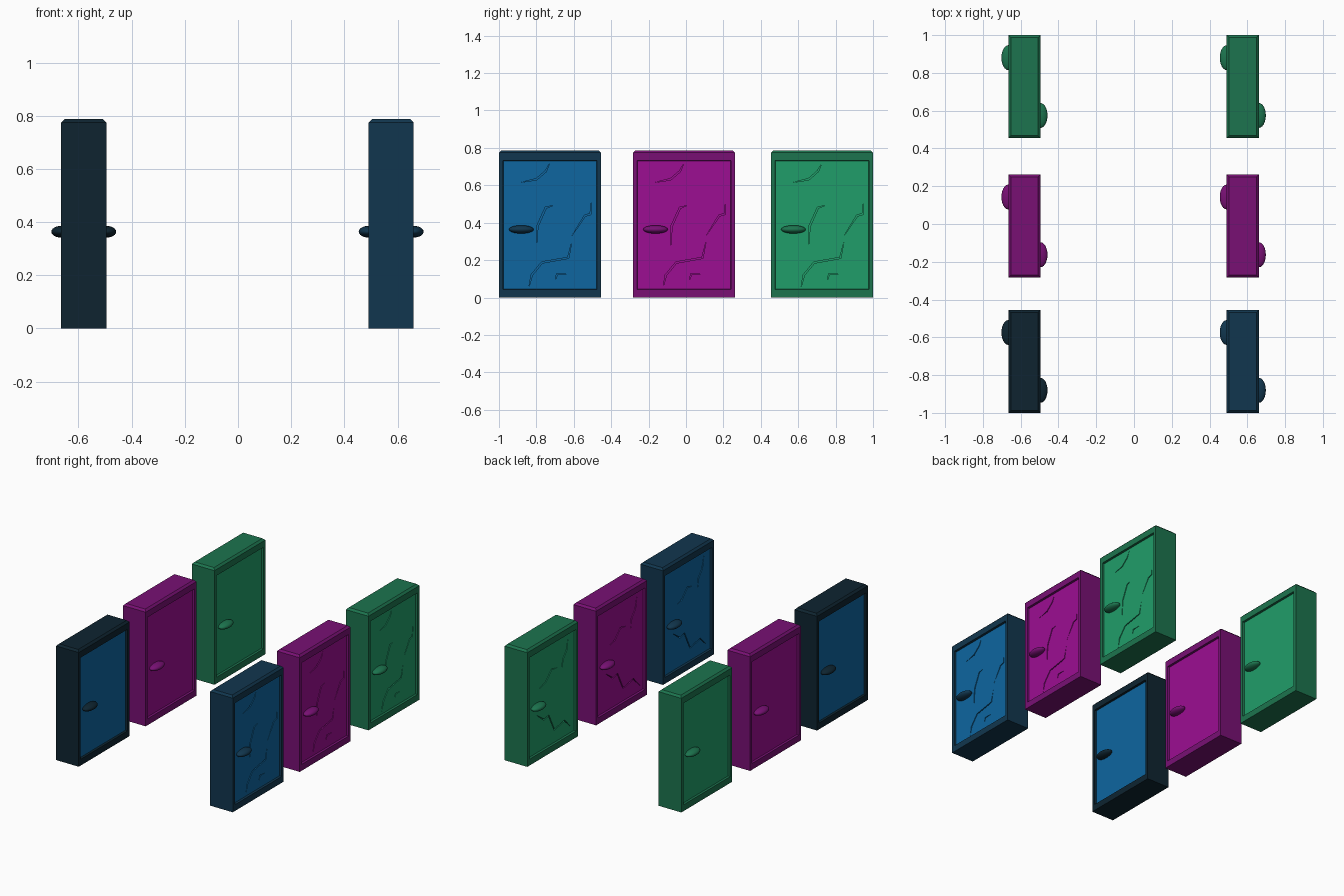
import bpy, bmesh
from mathutils import Vector

if "Cube" in bpy.data.objects:
    bpy.data.objects.remove(bpy.data.objects["Cube"])

W, D, H = 0.545, 0.17, 0.787        # door width (y), depth (x), height (z)
RECESS = 0.014


def material(name, srgb):
    m = bpy.data.materials.new(name)
    m.diffuse_color = [((c / 255 + 0.055) / 1.055) ** 2.4 if c > 10 else c / 255 / 12.92
                       for c in srgb] + [1]
    m.use_nodes = True
    m.node_tree.nodes["Principled BSDF"].inputs["Base Color"].default_value = m.diffuse_color
    return m


def finish(bm, name, mats):
    bmesh.ops.recalc_face_normals(bm, faces=bm.faces)
    me = bpy.data.meshes.new(name)
    bm.to_mesh(me)
    bm.free()
    ob = bpy.data.objects.new(name, me)
    bpy.context.collection.objects.link(ob)
    for m in mats:
        me.materials.append(m)
    return ob


def make_door(name, cx, cy, mats):
    # Block with a recessed panel on both broad sides
    bm = bmesh.new()
    bmesh.ops.create_cube(bm, size=1)
    for v in bm.verts:
        v.co = Vector((cx + v.co.x * D, cy + v.co.y * W, (v.co.z + 0.5) * H))
    sides = [f for f in bm.faces if abs(f.normal.x) > 0.9]
    bmesh.ops.inset_individual(bm, faces=sides, thickness=0.03)
    for f in sides:
        for v in f.verts:
            v.co.z = 0.043 if v.co.z < 0.4 else 0.732
    bmesh.ops.inset_individual(bm, faces=sides, thickness=0.003, depth=-RECESS)
    for f in sides:
        f.material_index = 1
    # Chamfer of the top end edges
    top = [e for e in bm.edges if all(v.co.z > H - 0.001 and abs(abs(v.co.y - cy) - W / 2) < 0.001
                                      for v in e.verts)]
    bmesh.ops.bevel(bm, geom=top, offset=0.013, segments=1, affect='EDGES')
    return finish(bm, name, mats)


def add_crack(bm, pts, place, width=0.008):
    # Jagged strip, pointed at both ends, made into a thin solid
    p = [Vector(q) for q in pts]
    left, right = [], []
    for i in range(1, len(p) - 1):
        t = ((p[i] - p[i - 1]).normalized() + (p[i + 1] - p[i]).normalized()).normalized()
        n = Vector((-t.y, t.x)) * width / 2
        left.append(p[i] + n)
        right.append(p[i] - n)
    rings = [[bm.verts.new(place(q, d)) for q in [p[0]] + left + [p[-1]] + right[::-1]]
             for d in (-0.012, 0.01)]
    n = len(rings[0])
    faces = [bm.faces.new(rings[0]), bm.faces.new(rings[1])]
    for i in range(n):
        j = (i + 1) % n
        faces.append(bm.faces.new((rings[0][i], rings[0][j], rings[1][j], rings[1][i])))
    for f in faces:
        f.material_index = 1


# Crack paths as (distance from the knob-side edge, height)
FRONT = [
    [(0.115, 0.615), (0.20, 0.632), (0.25, 0.675), (0.27, 0.715)],
    [(0.16, 0.055), (0.175, 0.12), (0.23, 0.187), (0.37, 0.212), (0.39, 0.30)],
    [(0.20, 0.27), (0.205, 0.38), (0.25, 0.48), (0.29, 0.492)],
    [(0.30, 0.09), (0.31, 0.125), (0.37, 0.125)],
    [(0.39, 0.33), (0.46, 0.438), (0.49, 0.446), (0.495, 0.52)],
]
BACK = [
    [(0.46, 0.71), (0.44, 0.62), (0.40, 0.57), (0.39, 0.50)],
    [(0.15, 0.47), (0.22, 0.49), (0.28, 0.55), (0.34, 0.54)],
    [(0.12, 0.30), (0.20, 0.24), (0.25, 0.25), (0.31, 0.13), (0.42, 0.15), (0.49, 0.08)],
]


def crack_door(door, cx, cy, mats):
    bm = bmesh.new()
    for s, paths in ((1, FRONT), (-1, BACK)):
        def place(q, d):
            return (cx + s * (D / 2 - RECESS + d), cy + s * (q.x - W / 2), q.y)
        for path in paths:
            add_crack(bm, path, place)
    cutter = finish(bm, door.name + "_crack_cutter", mats)
    cutter.hide_render = True
    mod = door.modifiers.new("cracks", 'BOOLEAN')
    mod.operation = 'DIFFERENCE'
    mod.solver = 'EXACT'
    mod.object = cutter
    bpy.context.view_layer.objects.active = door
    bpy.ops.object.modifier_apply(modifier=mod.name)
    bpy.data.objects.remove(cutter)


def make_knob(name, loc, mat):
    bpy.ops.mesh.primitive_uv_sphere_add(segments=24, ring_count=12, location=loc)
    ob = bpy.context.object
    ob.name = name
    ob.scale = (0.037, 0.066, 0.022)
    ob.data.materials.append(mat)
    bpy.ops.object.shade_smooth()


# (name, y centre, plain frame, cracked frame, panel)
ROWS = [
    ("blue", -0.7275, (14, 36, 48), (17, 54, 78), (14, 102, 160)),
    ("purple", -0.01, (120, 16, 116), (120, 16, 116), (156, 14, 146)),
    ("green", 0.7275, (28, 116, 78), (28, 116, 78), (32, 158, 106)),
]
for color, cy, plain, cracked, panel in ROWS:
    panel_mat = material(color + "_panel", panel)
    for kind, cx, frame in (("plain", -0.58, plain), ("cracked", 0.576, cracked)):
        frame_mat = material(f"{color}_{kind}_frame", frame)
        mats = [frame_mat, panel_mat]
        door = make_door(f"{color}_{kind}_door", cx, cy, mats)
        if kind == "cracked":
            crack_door(door, cx, cy, mats)
        # Knobs on both sides
        for s, side in ((1, "front"), (-1, "back")):
            make_knob(f"{color}_{kind}_{side}_knob",
                      (cx + s * 0.085, cy - s * 0.153, 0.364), frame_mat)
